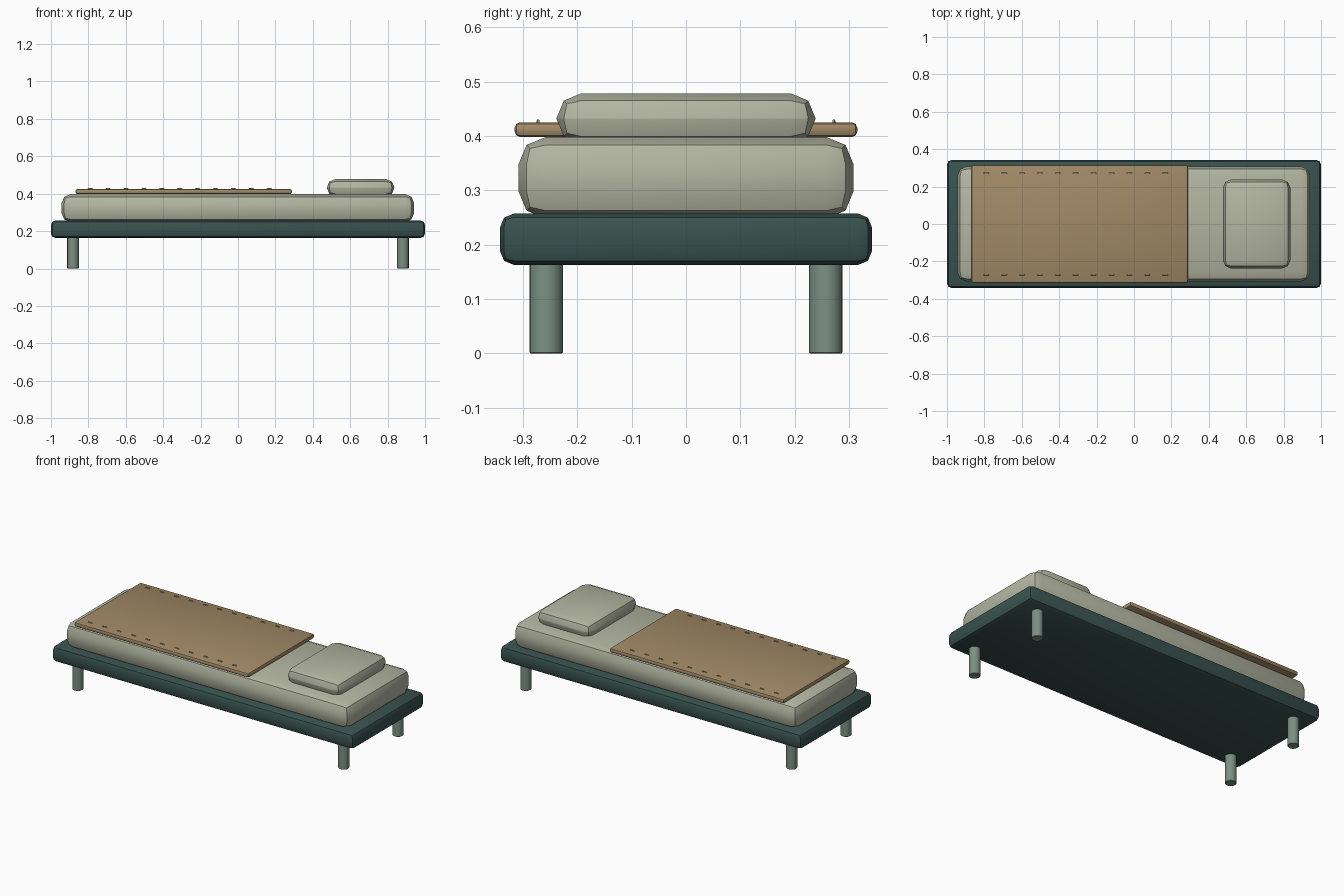
import bpy
import bmesh
from math import radians

if "Cube" in bpy.data.objects:
    bpy.data.objects.remove(bpy.data.objects["Cube"])


def material(name, rgb):
    m = bpy.data.materials.new(name)
    m.diffuse_color = (*rgb, 1)
    m.use_nodes = True
    m.node_tree.nodes["Principled BSDF"].inputs["Base Color"].default_value = m.diffuse_color
    return m


TEAL = material("dark_teal", (0.04, 0.085, 0.078))
STEEL = material("green_grey", (0.20, 0.28, 0.235))
CLOTH = material("sage_cloth", (0.45, 0.47, 0.36))
TAN = material("tan_wool", (0.36, 0.255, 0.135))


def finish(obj, mat):
    obj.data.materials.append(mat)
    bpy.ops.object.select_all(action='DESELECT')
    obj.select_set(True)
    bpy.context.view_layer.objects.active = obj
    bpy.ops.object.shade_smooth_by_angle(angle=radians(35))


def from_bmesh(name, bm, mat):
    me = bpy.data.meshes.new(name)
    bm.to_mesh(me)
    bm.free()
    obj = bpy.data.objects.new(name, me)
    bpy.context.collection.objects.link(obj)
    finish(obj, mat)
    return obj


def soft_box(name, xs, ys, zs, bevel, mat):
    bm = bmesh.new()
    bmesh.ops.create_cube(bm, size=1)
    for v in bm.verts:
        for i, (lo, hi) in enumerate((xs, ys, zs)):
            v.co[i] = lo if v.co[i] < 0 else hi
    bmesh.ops.bevel(bm, geom=bm.edges[:], offset=bevel, segments=2,
                    profile=0.5, affect='EDGES', clamp_overlap=True)
    return from_bmesh(name, bm, mat)


def leg(name, x, y, r=0.031, h=0.175):
    bm = bmesh.new()
    bmesh.ops.create_cone(bm, cap_ends=True, segments=16,
                          radius1=r, radius2=r, depth=h)
    bmesh.ops.translate(bm, verts=bm.verts, vec=(x, y, h / 2))
    rims = [e for e in bm.edges if abs(e.verts[0].co.z - e.verts[1].co.z) < 1e-5]
    bmesh.ops.bevel(bm, geom=rims, offset=0.002, segments=1, affect='EDGES')
    return from_bmesh(name, bm, mat=STEEL)


# Bed base, mattress, pillow and blanket
soft_box("bed_frame", (-1, 1), (-0.342, 0.342), (0.163, 0.257), 0.025, TEAL)
soft_box("mattress", (-0.944, 0.942), (-0.308, 0.308), (0.248, 0.398), 0.05, CLOTH)
soft_box("pillow", (0.475, 0.836), (-0.238, 0.238), (0.386, 0.478), 0.045, CLOTH)
soft_box("blanket", (-0.868, 0.288), (-0.315, 0.315), (0.398, 0.425), 0.01, TAN)

# Four round legs
for sx, end in ((-1, "foot"), (1, "head")):
    for sy, side in ((-1, "front"), (1, "back")):
        leg(f"{side}_{end}_leg", sx * 0.882, sy * 0.257)

# Rows of small arched stitches along both blanket edges
for sy, side in ((-1, "front"), (1, "back")):
    cu = bpy.data.curves.new(f"{side}_stitches", 'CURVE')
    cu.dimensions = '3D'
    cu.bevel_depth = 0.003
    cu.bevel_resolution = 1
    cu.use_fill_caps = True
    for i in range(11):
        x = -0.79 + i * 0.0957
        sp = cu.splines.new('POLY')
        sp.points.add(3)
        for p, (dx, z) in zip(sp.points, ((-0.014, 0.422), (-0.009, 0.428),
                                          (0.009, 0.428), (0.014, 0.422))):
            p.co = (x + dx, sy * 0.272, z, 1)
    obj = bpy.data.objects.new(cu.name, cu)
    bpy.context.collection.objects.link(obj)
    bpy.ops.object.select_all(action='DESELECT')
    obj.select_set(True)
    bpy.context.view_layer.objects.active = obj
    bpy.ops.object.convert(target='MESH')
    finish(bpy.context.view_layer.objects.active, CLOTH)
